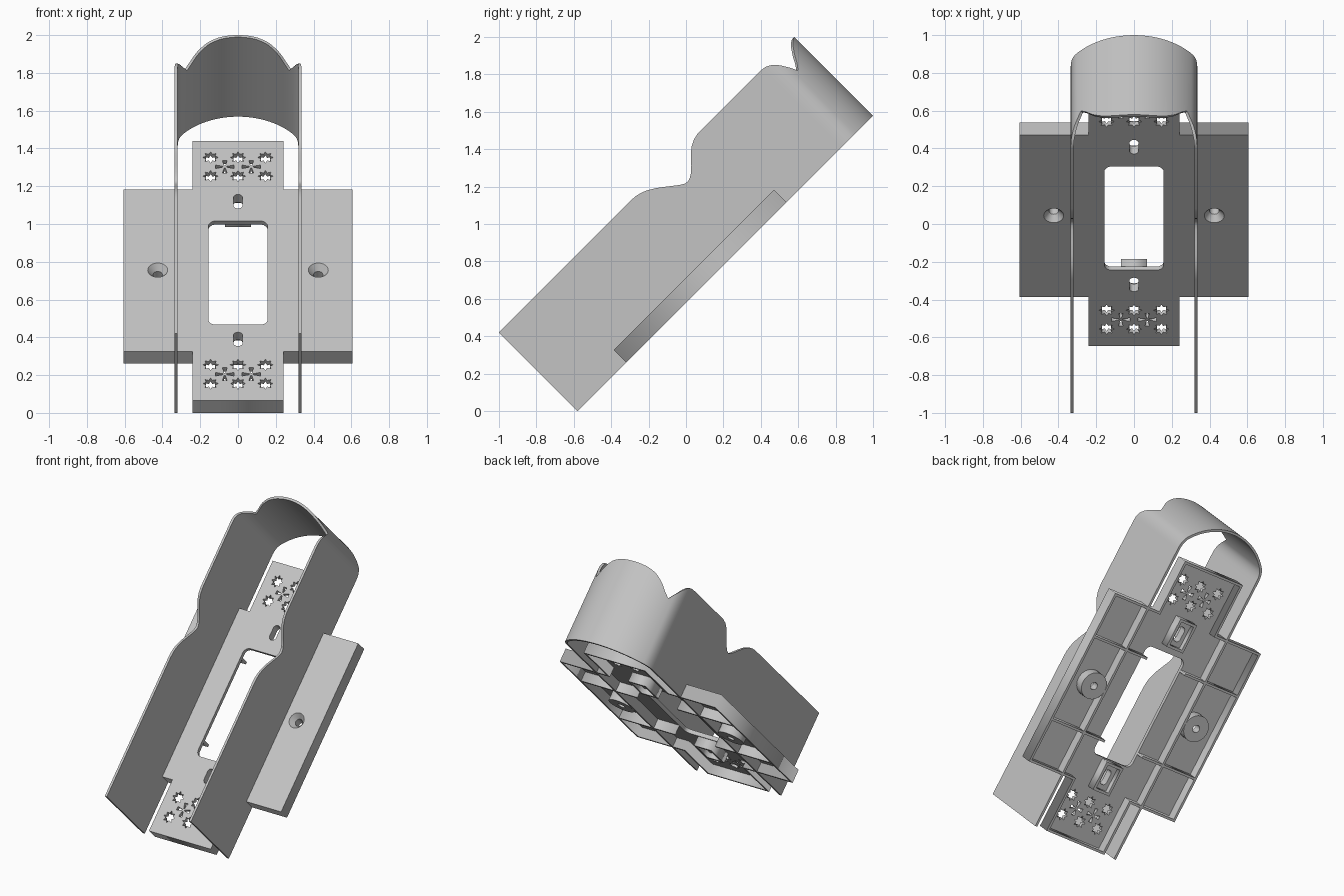
import bpy, bmesh
from math import sin, cos, pi, radians, hypot
from mathutils import Matrix, Vector

old = bpy.data.objects.get("Cube")
if old:
    bpy.data.objects.remove(old, do_unlink=True)

# Parts are drawn lying flat (x across, y along, z thick), then tilted 45 degrees
TILT = Matrix.Translation((0, -0.58, 0)) @ Matrix.Rotation(pi / 4, 4, 'X')
LENGTH, TOP, UNDER = 1.943, 0.093, 0.066
NARROW, WIDE, WING0, WING1 = 0.24, 0.605, 0.368, 1.58
RIB = 0.016

grey = bpy.data.materials.new("light grey plastic")
grey.use_nodes = True
grey.diffuse_color = (0.55, 0.55, 0.55, 1)
grey.node_tree.nodes["Principled BSDF"].inputs["Base Color"].default_value = (0.55, 0.55, 0.55, 1)


def finish(name, mesh, smooth=False):
    mesh.transform(TILT)
    mesh.materials.clear()
    mesh.materials.append(grey)
    obj = bpy.data.objects.new(name, mesh)
    bpy.context.collection.objects.link(obj)
    if smooth:
        bpy.ops.object.select_all(action='DESELECT')
        obj.select_set(True)
        bpy.context.view_layer.objects.active = obj
        bpy.ops.object.shade_smooth_by_angle(angle=radians(30))
    return obj


def from_bmesh(name, bm, smooth=False):
    bmesh.ops.recalc_face_normals(bm, faces=bm.faces)
    mesh = bpy.data.meshes.new(name)
    bm.to_mesh(mesh)
    bm.free()
    return finish(name, mesh, smooth)


def slab(name, loops, low, high):
    """Extrude an outline with holes between two heights."""
    curve = bpy.data.curves.new(name + "_outline", 'CURVE')
    curve.dimensions = '2D'
    curve.fill_mode = 'BOTH'
    curve.extrude = (high - low) / 2
    for loop in loops:
        spline = curve.splines.new('POLY')
        spline.points.add(len(loop) - 1)
        for p, (x, y) in zip(spline.points, loop):
            p.co = (x, y, 0, 1)
        spline.use_cyclic_u = True
    temp = bpy.data.objects.new(name + "_temp", curve)
    bpy.context.collection.objects.link(temp)
    dg = bpy.context.evaluated_depsgraph_get()
    mesh = bpy.data.meshes.new_from_object(temp.evaluated_get(dg))
    bpy.data.objects.remove(temp, do_unlink=True)
    mesh.transform(Matrix.Translation((0, 0, (low + high) / 2)))
    return finish(name, mesh)


def circle(x, y, r, n=32):
    return [(x + r * cos(2 * pi * i / n), y + r * sin(2 * pi * i / n)) for i in range(n)]


def rounded(x0, x1, y0, y1, r, n=6):
    pts = []
    corners = [(x1 - r, y1 - r), (x0 + r, y1 - r), (x0 + r, y0 + r), (x1 - r, y0 + r)]
    for k, (cx, cy) in enumerate(corners):
        for i in range(n + 1):
            a = pi / 2 * (k + i / n)
            pts.append((cx + r * cos(a), cy + r * sin(a)))
    return pts


def rect(x0, x1, y0, y1):
    return [(x0, y0), (x1, y0), (x1, y1), (x0, y1)]


def star(x, y):
    return [(x + r * cos(pi * i / 8), y + r * sin(pi * i / 8))
            for i in range(16) for r in [(0.042, 0.025)[i % 2]]]


def petal(x, y, a):
    shape = [(0.01, -0.003), (0.048, -0.013), (0.048, 0.013), (0.01, 0.003)]
    return [(x + u * cos(a) - v * sin(a), y + u * sin(a) + v * cos(a)) for u, v in shape]


def cross(inset):
    n, w, a, b = NARROW - inset, WIDE - inset, WING0 + inset, WING1 - inset
    right = [(n, inset), (n, a), (w, a), (w, b), (n, b), (n, LENGTH - inset)]
    return right + [(-x, y) for x, y in reversed(right)]


# Cross-shaped face plate with window, slots, screw holes and pierced ornament
slots = [(0.459, 1), (1.49, -1)]
def slot_hole(y):
    return rounded(-0.025, 0.025, y - 0.052, y + 0.052, 0.024)

holes = [rounded(-0.157, 0.157, 0.567, 1.344, 0.04)]
holes += [slot_hole(y) for y, d in slots]
holes += [circle(x, 0.976, 0.053) for x in (-0.425, 0.425)]
for middle in (0.197, 1.75):
    holes += [star(x, middle + dy) for x in (-0.145, 0, 0.145) for dy in (-0.07, 0.07)]
    holes += [petal(x, middle, pi / 2 * k) for x in (-0.07, 0.07) for k in range(4)]
slab("face_plate", [cross(0)] + holes, UNDER, TOP)

# Rim hanging below the plate edge
slab("plate_rim", [cross(0), cross(RIB)], 0, UNDER)

# Cross ribs under the wings
for side, sign in (("left", 1), ("right", -1)):
    for end, y in (("lower", 0.675), ("upper", 1.27)):
        xs = sorted((sign * 0.157, sign * (WIDE - RIB / 2)))
        slab(f"{side}_{end}_rib", [rect(*xs, y - RIB / 2, y + RIB / 2)], 0, UNDER)

# Slot housings at both ends of the window
for end, (y, d) in zip(("lower", "upper"), slots):
    y0, y1 = y - 0.1, y + 0.1
    box = rect(-0.068, 0.068, y0, y1)
    slab(end + "_slot_block", [box, slot_hole(y)], 0.035, UNDER)
    slab(end + "_slot_frame", [box, rect(-0.05, 0.05, y0 + 0.018, y1 - 0.018)], 0, 0.035)

# Countersunk screw bosses
PROFILE = [(0.053, TOP), (0.025, 0.058), (0.025, 0), (0.09, 0), (0.09, 0.075), (0.053, 0.075)]
for side, x in (("left", 0.425), ("right", -0.425)):
    bm = bmesh.new()
    rings = [[bm.verts.new((px, py, h)) for px, py in circle(x, 0.976, r)] for r, h in PROFILE]
    for a, b in zip(rings, rings[1:] + rings[:1]):
        for i in range(len(a)):
            j = (i + 1) % len(a)
            bm.faces.new((a[i], a[j], b[j], b[i]))
    from_bmesh(side + "_screw_boss", bm, True)

# Hood: two side walls joined by a curved back, with a scalloped top edge
EDGE = [(0, 0.595), (1.0, 0.595), (1.035, 0.592), (1.07, 0.583), (1.1, 0.57), (1.14, 0.546),
        (1.19, 0.508), (1.24, 0.469), (1.265, 0.454), (1.285, 0.45), (1.305, 0.456),
        (1.33, 0.472), (1.36, 0.5), (1.4, 0.543), (1.43, 0.568), (1.465, 0.586), (1.5, 0.594),
        (1.53, 0.595), (1.98, 0.595), (2.01, 0.591), (2.04, 0.576), (2.07, 0.546),
        (2.1, 0.497), (2.121, 0.453), (2.145, 0.485), (2.17, 0.53), (2.2, 0.572),
        (2.222, 0.59), (2.234, 0.595)]


def edge_height(s):
    for (s0, h0), (s1, h1) in zip(EDGE, EDGE[1:]):
        if s <= s1:
            return h0 + (h1 - h0) * (s - s0) / (s1 - s0)
    return EDGE[-1][1]


HALF, RADIUS, CENTRE, WALL = 0.335, 0.405, 1.829, 0.016
half = [Vector((HALF, s)) for s, h in EDGE if s < 2.0]
start, corner = Vector((HALF, 2.0)), Vector((HALF, 2.06))
a0 = radians(49)
stop = Vector((RADIUS * sin(a0), CENTRE + RADIUS * cos(a0)))
for i in range(8):
    t = i / 8
    half.append(start * (1 - t) ** 2 + corner * 2 * t * (1 - t) + stop * t * t)
for i in range(41):
    a = a0 * (1 - i / 40)
    half.append(Vector((RADIUS * sin(a), CENTRE + RADIUS * cos(a))))
path = half + [Vector((-p.x, p.y)) for p in reversed(half[:-1])]

bm = bmesh.new()
sections = []
for i, p in enumerate(path):
    t = (path[min(i + 1, len(path) - 1)] - path[max(i - 1, 0)]).normalized()
    q = p + Vector((-t.y, t.x)) * WALL
    h = edge_height(p.y)
    sections.append([bm.verts.new(c) for c in
                     ((p.x, p.y, 0), (p.x, p.y, h), (q.x, q.y, h), (q.x, q.y, 0))])
for a, b in zip(sections, sections[1:]):
    for k in range(4):
        m = (k + 1) % 4
        bm.faces.new((a[k], a[m], b[m], b[k]))
bm.faces.new(sections[0])
bm.faces.new(sections[-1])
from_bmesh("hood", bm, True)
